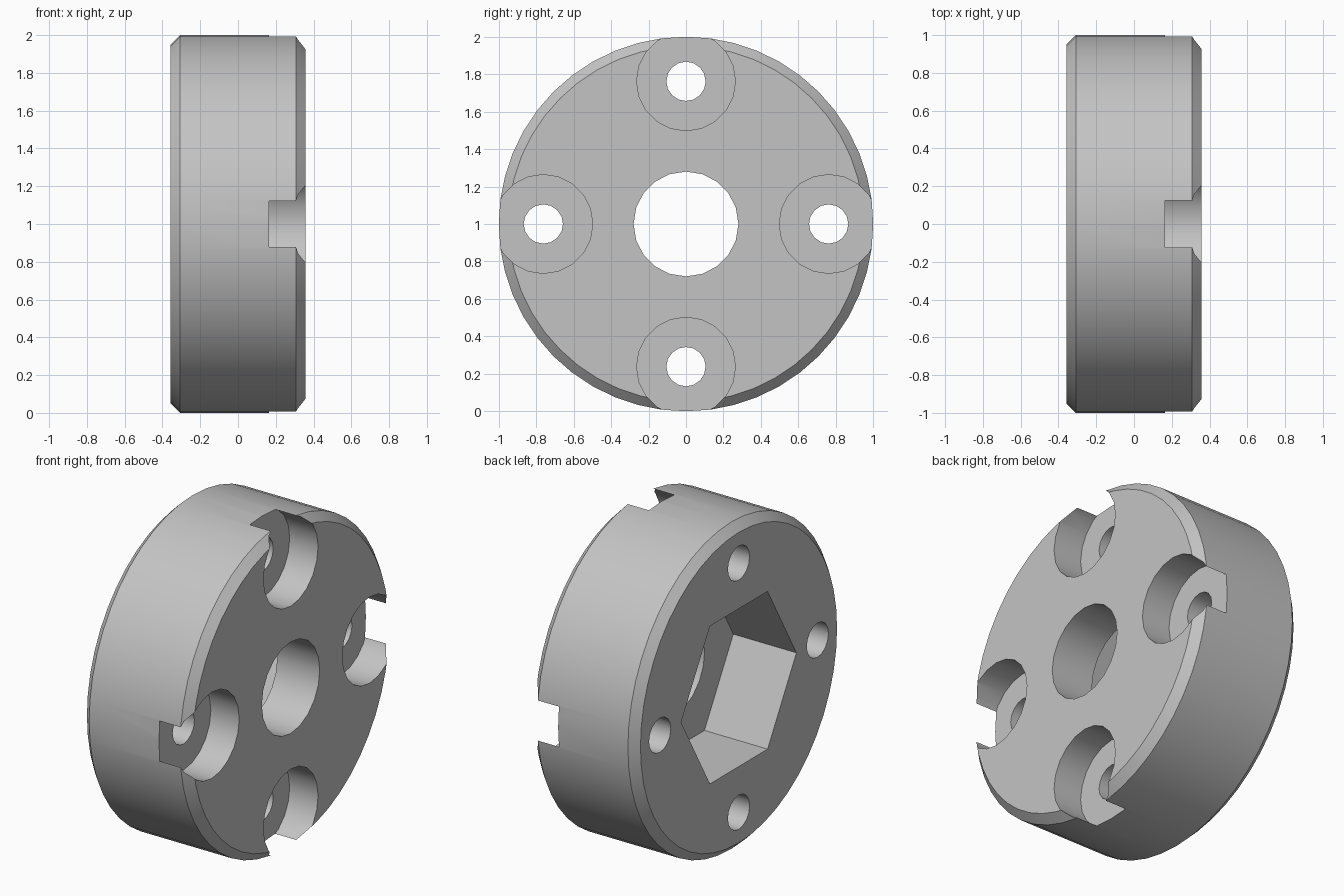
import bpy, bmesh
from math import cos, sin, pi, radians

cube = bpy.data.objects.get("Cube")
if cube:
    bpy.data.objects.remove(cube, do_unlink=True)

# Single plain metal colour
grey = bpy.data.materials.new("light_grey")
grey.use_nodes = True
grey.diffuse_color = (0.55, 0.55, 0.55, 1)
grey.node_tree.nodes["Principled BSDF"].inputs["Base Color"].default_value = grey.diffuse_color


def turned(name, sides, rings, y=0, z=1):
    """Closed solid along x from (x, radius) rings."""
    bm = bmesh.new()
    loops = []
    for x, r in rings:
        angles = [2 * pi * i / sides for i in range(sides)]
        loops.append([bm.verts.new((x, y + r * cos(a), z + r * sin(a))) for a in angles])
    for a, b in zip(loops, loops[1:]):
        for i in range(sides):
            j = (i + 1) % sides
            bm.faces.new((a[i], a[j], b[j], b[i]))
    bm.faces.new(loops[0])
    bm.faces.new(loops[-1])
    bmesh.ops.recalc_face_normals(bm, faces=bm.faces)
    mesh = bpy.data.meshes.new(name)
    bm.to_mesh(mesh)
    bm.free()
    mesh.materials.append(grey)
    obj = bpy.data.objects.new(name, mesh)
    bpy.context.collection.objects.link(obj)
    return obj


HALF = 0.357      # half thickness
CHAMFER = 0.05
PITCH = 0.762     # bolt circle radius

# Chamfered disc
disc = turned("chamfered_disc", 48, [
    (-HALF, 1 - CHAMFER), (CHAMFER - HALF, 1),
    (HALF - CHAMFER, 1), (HALF, 1 - CHAMFER)])

# Centre bore and hexagonal nut pocket
cutters = [
    turned("centre_bore_cutter", 20, [(-0.1, 0.28), (0.5, 0.28)]),
    turned("hex_pocket_cutter", 6, [(-0.5, 0.557), (0.07, 0.557)]),
]

# Four bolt holes with counterbores open to the rim
for k in range(4):
    y, z = PITCH * cos(k * pi / 2), 1 + PITCH * sin(k * pi / 2)
    cutters.append(turned("bolt_hole_cutter", 16, [(-0.5, 0.105), (0.3, 0.105)], y, z))
    cutters.append(turned("counterbore_cutter", 20, [(0.165, 0.264), (0.5, 0.264)], y, z))

for cutter in cutters:
    cutter.hide_render = True
    cut = disc.modifiers.new(cutter.name, "BOOLEAN")
    cut.operation = "DIFFERENCE"
    cut.solver = "EXACT"
    cut.object = cutter

# Bake the cuts and drop the cutters
bpy.context.view_layer.update()
graph = bpy.context.evaluated_depsgraph_get()
result = bpy.data.meshes.new_from_object(disc.evaluated_get(graph))
disc.modifiers.clear()
disc.data = result
for cutter in cutters:
    bpy.data.objects.remove(cutter, do_unlink=True)

# Smooth round walls, sharp rims
for obj in bpy.context.selected_objects:
    obj.select_set(False)
disc.select_set(True)
bpy.context.view_layer.objects.active = disc
bpy.ops.object.shade_smooth_by_angle(angle=radians(30))
